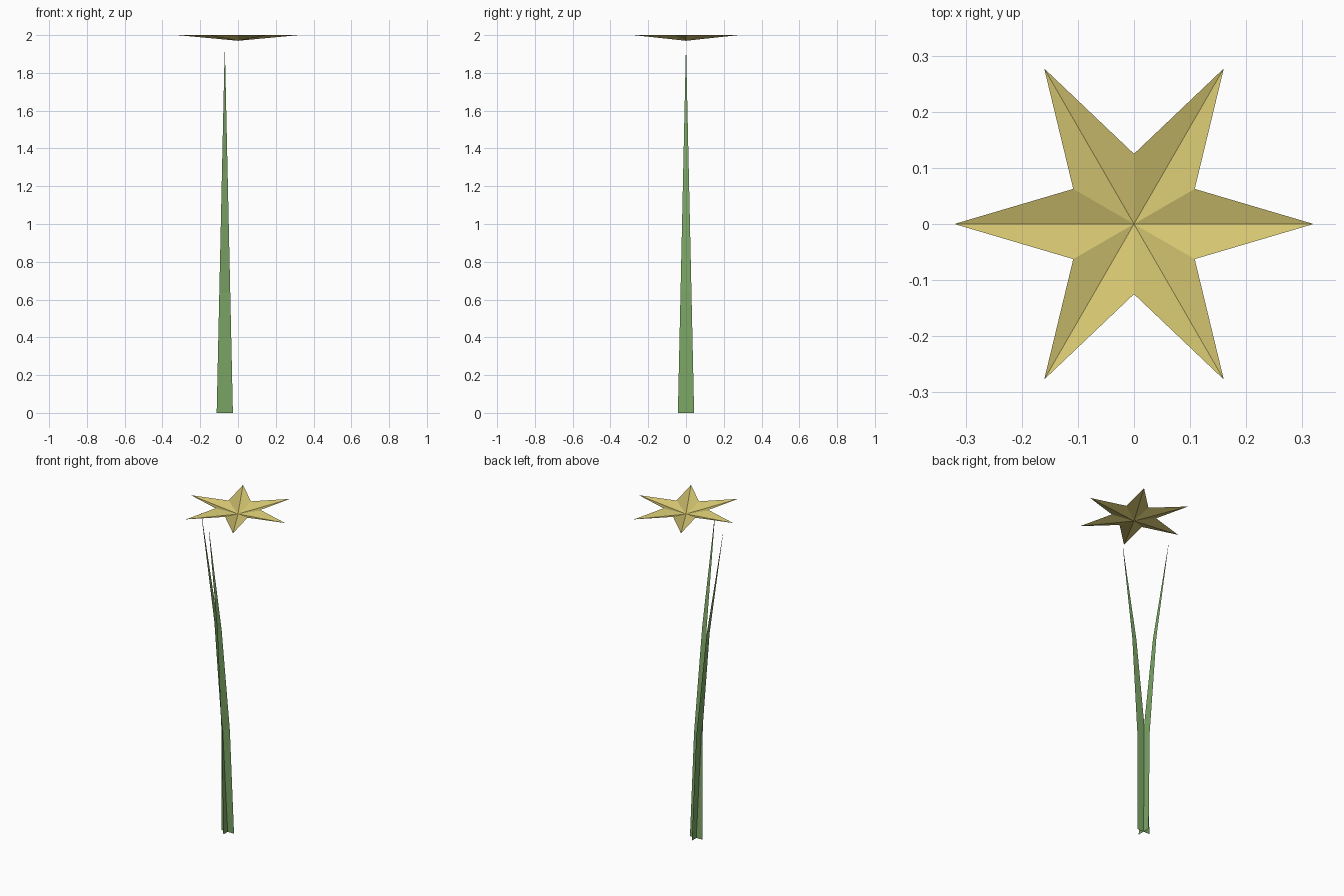
import bpy, bmesh
from math import cos, sin, pi

if "Cube" in bpy.data.objects:
    bpy.data.objects.remove(bpy.data.objects["Cube"])


def material(name, rgb):
    m = bpy.data.materials.new(name)
    m.diffuse_color = (*rgb, 1)
    m.use_nodes = True
    m.node_tree.nodes["Principled BSDF"].inputs["Base Color"].default_value = m.diffuse_color
    return m


def add_object(name, bm, mat):
    mesh = bpy.data.meshes.new(name)
    bm.to_mesh(mesh)
    bm.free()
    mesh.materials.append(mat)
    ob = bpy.data.objects.new(name, mesh)
    bpy.context.collection.objects.link(ob)
    return ob


green = material("leaf_green", (0.20, 0.38, 0.13))
yellow = material("petal_yellow", (0.68, 0.58, 0.17))


def blade(name, turn):
    """Thin tapering leaf sheet in three segments, arching outward as it rises."""
    bm = bmesh.new()
    height, half_width, lean, segments = 1.91, 0.043, 0.18, 3
    rows = []
    for i in range(segments + 1):
        t = i / segments
        w = half_width * (1 - t) + 0.001 * t
        y, z = -lean * t * t, height * t
        rows.append([bm.verts.new((s * w, y, z)) for s in (-1, 1)])
    for low, high in zip(rows, rows[1:]):
        bm.faces.new((low[0], low[1], high[1], high[0]))
    ob = add_object(name, bm, green)
    ob.location.x = -0.07
    ob.rotation_euler.z = turn
    return ob


# Two crossed leaves sharing one root, one arching forward and one to the left
blade("front_leaf", 0)
blade("left_leaf", -pi / 2)

# Six-pointed flower: shallow fan with a sunken centre
bm = bmesh.new()
centre = bm.verts.new((0, 0, 1.97))
rim = []
for i in range(12):
    r = 0.125 if i % 2 else 0.32
    a = i * pi / 6
    rim.append(bm.verts.new((r * cos(a), r * sin(a), 2.0)))
for i in range(12):
    bm.faces.new((centre, rim[i], rim[(i + 1) % 12]))
add_object("star_flower", bm, yellow)
